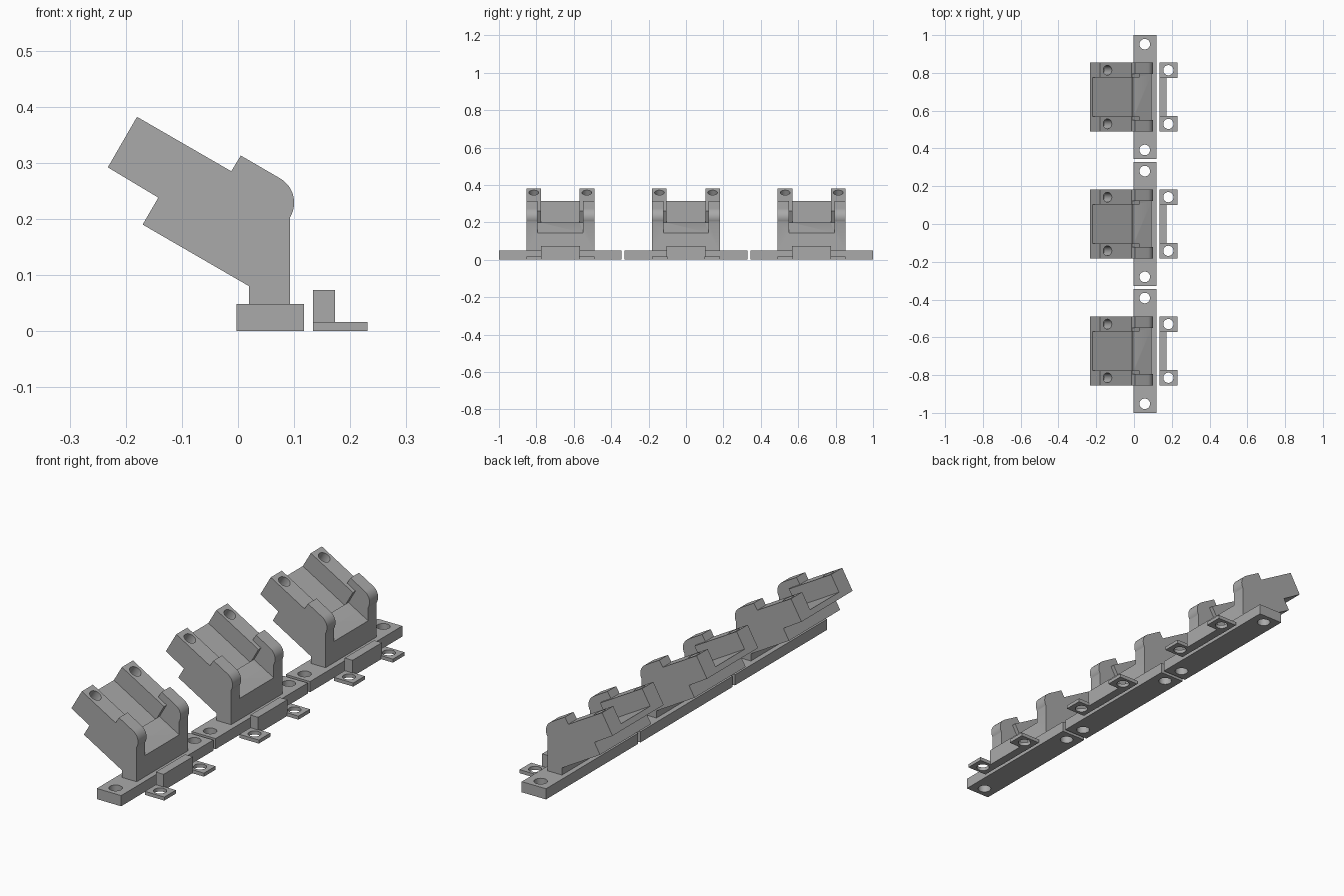
import bpy, bmesh, math
from mathutils import Vector, Matrix

if "Cube" in bpy.data.objects:
    bpy.data.objects.remove(bpy.data.objects["Cube"])

grey = bpy.data.materials.new("grey plastic")
grey.diffuse_color = (0.4, 0.4, 0.4, 1)
grey.use_nodes = True
grey.node_tree.nodes["Principled BSDF"].inputs["Base Color"].default_value = grey.diffuse_color


def finish(bm, name):
    bmesh.ops.recalc_face_normals(bm, faces=bm.faces)
    mesh = bpy.data.meshes.new(name)
    bm.to_mesh(mesh)
    bm.free()
    mesh.materials.append(grey)
    ob = bpy.data.objects.new(name, mesh)
    bpy.context.collection.objects.link(ob)
    return ob


def extrude_profile(name, points, y0, y1):
    """Solid from an (x, z) outline swept along y."""
    bm = bmesh.new()
    face = bm.faces.new([bm.verts.new((x, y0, z)) for x, z in points])
    geom = bmesh.ops.extrude_face_region(bm, geom=[face])["geom"]
    verts = [v for v in geom if isinstance(v, bmesh.types.BMVert)]
    bmesh.ops.translate(bm, verts=verts, vec=(0, y1 - y0, 0))
    return finish(bm, name)


def box(name, x0, x1, y0, y1, z0, z1):
    return extrude_profile(name, [(x0, z0), (x1, z0), (x1, z1), (x0, z1)], y0, y1)


def cylinder(name, centre, radius, depth, tilt=0.0):
    bm = bmesh.new()
    bmesh.ops.create_cone(bm, cap_ends=True, segments=32, radius1=radius,
                          radius2=radius, depth=depth,
                          matrix=Matrix.Translation(centre) @ Matrix.Rotation(tilt, 4, 'Y'))
    return finish(bm, name)


def combine(ob, other, operation='DIFFERENCE'):
    """Apply a boolean and discard the helper."""
    other.hide_render = True
    mod = ob.modifiers.new("cut", 'BOOLEAN')
    mod.operation, mod.solver, mod.object = operation, 'EXACT', other
    bpy.context.view_layer.objects.active = ob
    bpy.ops.object.modifier_apply(modifier=mod.name)
    bpy.data.objects.remove(other, do_unlink=True)


def smooth(ob):
    bpy.ops.object.select_all(action='DESELECT')
    ob.select_set(True)
    bpy.context.view_layer.objects.active = ob
    bpy.ops.object.shade_smooth_by_angle(angle=math.radians(30))


# Rounded tower nose: arc of radius 0.05
arc = [(0.05 + 0.05 * math.cos(math.radians(a)), 0.229 + 0.05 * math.sin(math.radians(a)))
       for a in range(60, -31, -6)]
outline = [(0.02, 0.04), (0.02, 0.08), (-0.17, 0.19), (-0.142, 0.238),
           (-0.232, 0.292), (-0.18, 0.382), (-0.012, 0.285), (0.005, 0.313)]
outline += arc + [(0.093, 0.203), (0.093, 0.04)]

# Tilted channel, and the wider pocket between the towers
channel = [(-0.3, 0.3595), (-0.01, 0.192), (-0.0055, 0.2), (0.02, 0.195), (0.1, 0.6), (-0.3, 0.6)]
pocket = [(-0.005, 0.2), (0.03, 0.261), (-0.012, 0.2852), (0.038, 0.372), (0.25, 0.25), (0.2, 0.0817)]

for i, yc in enumerate((-0.672, 0, 0.672)):
    # Tilted cradle on its base plate
    cradle = extrude_profile(f"cradle_{i}", outline, yc - 0.182, yc + 0.182)
    combine(cradle, extrude_profile("pocket_cutter", pocket, yc - 0.121, yc + 0.121))
    combine(cradle, extrude_profile("channel_cutter", channel, yc - 0.103, yc + 0.103))
    base = box(f"base_plate_{i}", -0.003, 0.118, yc - 0.328, yc + 0.328, 0, 0.048)
    # Clamp bar with two thin screw tabs
    clamp = box(f"clamp_{i}", 0.134, 0.173, yc - 0.104, yc + 0.104, 0, 0.073)

    for s in (-1, 1):
        # Blind screw hole, square to the tilted rail
        top = Vector((-0.14, yc + s * 0.142, 0.359))
        combine(cradle, cylinder("rail_hole_cutter", top, 0.026, 0.16, math.radians(30)))
        combine(base, cylinder("base_hole_cutter", (0.057, yc + s * 0.28, 0.024), 0.028, 0.2))
        ends = sorted((yc + s * 0.1, yc + s * 0.182))
        combine(clamp, box("tab", 0.134, 0.231, ends[0], ends[1], 0, 0.016), 'UNION')
        combine(clamp, cylinder("tab_hole_cutter", (0.182, yc + s * 0.142, 0.008), 0.027, 0.1))

    combine(cradle, base, 'UNION')
    smooth(cradle)
    smooth(clamp)
